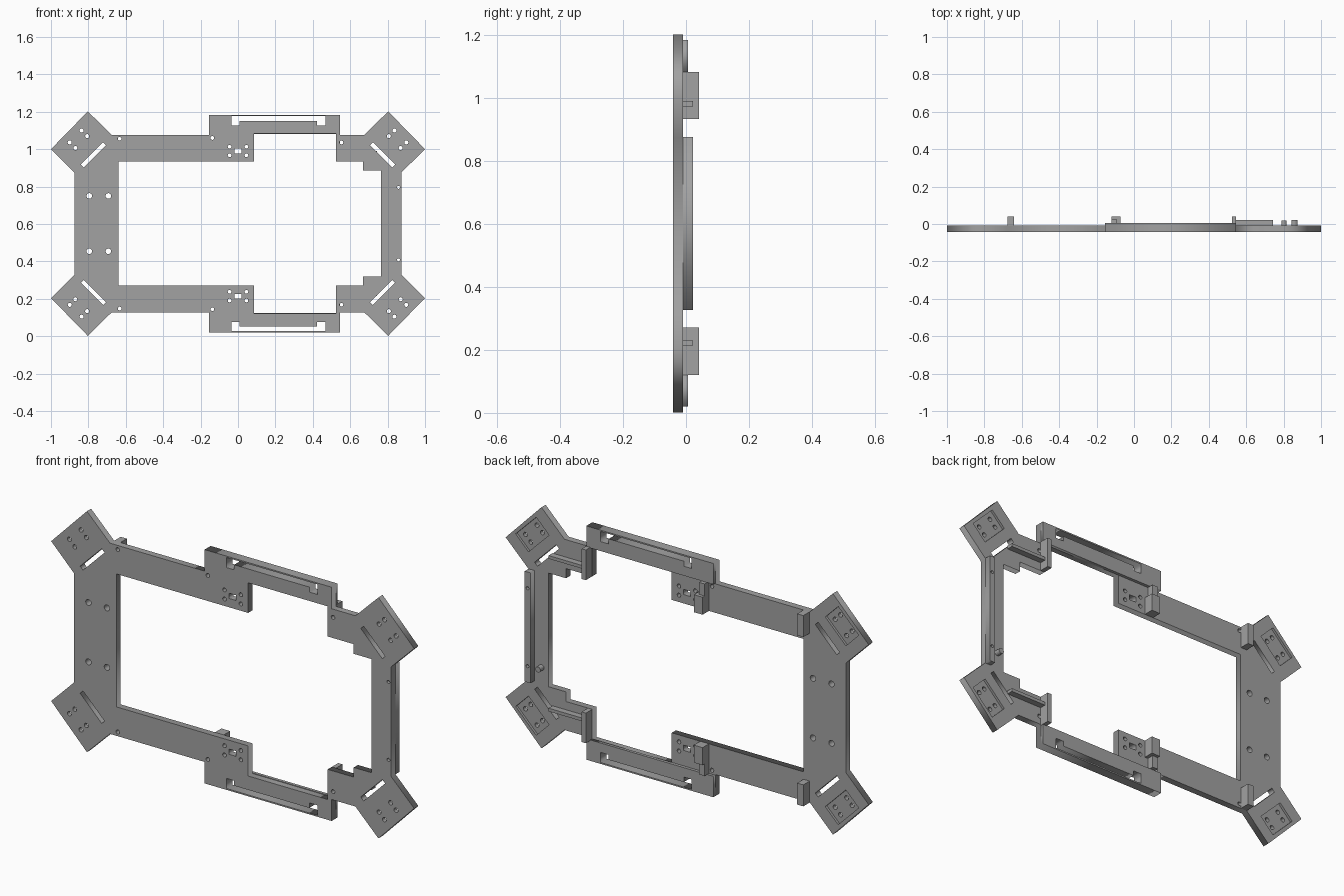
import bpy, bmesh, math
from mathutils import Matrix, Vector

cube = bpy.data.objects.get("Cube")
if cube:
    bpy.data.objects.remove(cube, do_unlink=True)

grey = bpy.data.materials.new("mid_grey")
grey.use_nodes = True
COLOR = (0.36, 0.36, 0.36, 1)
grey.diffuse_color = COLOR
grey.node_tree.nodes["Principled BSDF"].inputs["Base Color"].default_value = COLOR

MID = 0.602            # height of the mirror plane between upper and lower halves
FRONT, BACK = -0.042, -0.009


def add_object(name, bm):
    bmesh.ops.recalc_face_normals(bm, faces=bm.faces)
    mesh = bpy.data.meshes.new(name)
    bm.to_mesh(mesh)
    bm.free()
    mesh.materials.append(grey)
    obj = bpy.data.objects.new(name, mesh)
    bpy.context.collection.objects.link(obj)
    return obj


def flip(points):
    return [(x, 2 * MID - z) for x, z in points]


def both(loops):
    """The upper-half loops plus their copies in the lower half."""
    return loops + [flip(p) for p in loops]


def circle(x, z, r, n=16):
    return [(x + r * math.cos(2 * math.pi * i / n), z + r * math.sin(2 * math.pi * i / n))
            for i in range(n)]


def rect(x0, x1, z0, z1):
    return [(x0, z0), (x1, z0), (x1, z1), (x0, z1)]


def turned_rect(x, z, length, width, angle):
    c, s = math.cos(angle), math.sin(angle)
    return [(x + u * c - v * s, z + u * s + v * c)
            for u, v in rect(-length / 2, length / 2, -width / 2, width / 2)]


def plate(name, loops, y0, y1):
    """Extruded flat shape: the first loop is the outline, enclosed loops are openings."""
    curve = bpy.data.curves.new(name, 'CURVE')
    curve.dimensions = '2D'
    curve.fill_mode = 'BOTH'
    curve.extrude = (y1 - y0) / 2
    for loop in loops:
        spline = curve.splines.new('POLY')
        spline.points.add(len(loop) - 1)
        for p, (x, z) in zip(spline.points, loop):
            p.co = (x, z, 0, 1)
        spline.use_cyclic_u = True
    temp = bpy.data.objects.new(name + "_curve", curve)
    bpy.context.collection.objects.link(temp)
    graph = bpy.context.evaluated_depsgraph_get()
    mesh = bpy.data.meshes.new_from_object(temp.evaluated_get(graph))
    bm = bmesh.new()
    bm.from_mesh(mesh)
    bpy.data.objects.remove(temp, do_unlink=True)
    bpy.data.meshes.remove(mesh)
    bmesh.ops.remove_doubles(bm, verts=bm.verts, dist=1e-5)
    bm.transform(Matrix.Translation((0, (y0 + y1) / 2, 0)) @ Matrix.Rotation(math.pi / 2, 4, 'X'))
    return add_object(name, bm)


def prism(name, loops, y0, y1):
    """Separate solid prisms, one for each loop."""
    bm = bmesh.new()
    for loop in loops:
        face = bm.faces.new([bm.verts.new((x, y0, z)) for x, z in loop])
        out = bmesh.ops.extrude_face_region(bm, geom=[face])
        verts = [v for v in out["geom"] if isinstance(v, bmesh.types.BMVert)]
        bmesh.ops.translate(bm, verts=verts, vec=(0, y1 - y0, 0))
    return add_object(name, bm)


# Frame outline, upper half from left to right, then mirrored below
upper_out = [(-0.875, 0.875), (-1, 1.0), (-0.803, 1.202), (-0.676, 1.077), (-0.155, 1.077),
             (-0.155, 1.184), (0.545, 1.184), (0.545, 1.077), (0.676, 1.077), (0.803, 1.202),
             (1, 1.0), (0.873, 0.875)]
upper_in = [(-0.64, 0.933), (0.085, 0.933), (0.085, 1.083), (0.523, 1.083), (0.523, 0.933),
            (0.667, 0.933), (0.667, 0.885), (0.765, 0.885)]
outline = upper_out + flip(upper_out)[::-1]
window = upper_in + flip(upper_in)[::-1]

# Openings: rail slot, corner slots, screw holes
rail_slot = [(-0.035, 1.127), (0.008, 1.127), (0.008, 1.152), (0.422, 1.152),
             (0.422, 1.127), (0.468, 1.127), (0.468, 1.177), (-0.035, 1.177)]
holes = [rail_slot, rect(-0.019, 0.019, 0.977, 1.003)]
holes += [circle(dx, 0.99 + dz, 0.01) for dx in (-0.045, 0.045) for dz in (-0.023, 0.023)]
holes += [circle(x, z, 0.01) for x, z in ((-0.633, 1.056), (-0.137, 1.06), (0.553, 1.036))]
holes += [circle(x, 0.75, 0.015) for x in (-0.795, -0.693)]
holes.append(circle(0.858, 0.796, 0.008))
pockets = []
for s in (-1, 1):
    turn = -s * math.pi / 4
    along = Vector((math.cos(turn), math.sin(turn)))
    across = Vector((-along.y, along.x))
    centre = Vector((s * 0.853, 1.053))
    for a in (-0.045, 0.045):
        for b in (-0.021, 0.021):
            p = centre + along * a + across * b
            holes.append(circle(p.x, p.y, 0.011))
    holes.append(turned_rect(s * 0.773, 0.97, 0.168, 0.022, turn))
    pockets.append(turned_rect(centre.x, centre.y, 0.16, 0.1, turn))

frame = plate("main_frame", [outline, window] + both(holes), FRONT, BACK)

# Shallow pockets on the back of the corner pads
cutter = prism("pocket_cutter", both(pockets), BACK - 0.012, BACK + 0.02)
cutter.hide_render = True
cutter.hide_viewport = True
cut = frame.modifiers.new("pockets", 'BOOLEAN')
cut.operation = 'DIFFERENCE'
cut.solver = 'EXACT'
cut.object = cutter

# Raised back layer of the two slotted rails
rail = rect(-0.155, 0.545, 1.08, 1.184)
plate("upper_rail", [rail, rail_slot], BACK, 0.006)
plate("lower_rail", [flip(rail), flip(rail_slot)], BACK, 0.006)

# Blocks, stops and ribs standing on the back
prism("end_walls", both([rect(0.523, 0.546, 0.933, 1.083)]), BACK, 0.041)
prism("corner_blocks", both([rect(-0.675, -0.641, 0.97, 1.077)]), BACK, 0.041)
prism("arm_blocks", both([rect(-0.12, -0.072, 0.933, 1.02)]), BACK, 0.041)
prism("arm_block_steps", both([rect(-0.12, -0.09, 1.02, 1.08)]), BACK, 0.025)
prism("corner_ribs", both([rect(0.546, 0.742, 0.974, 0.99)]), BACK, 0.022)

# Side wall of the narrow post, with its two cross holes, and the peg
wall = rect(0.842, 0.873, 0.327, 0.877)
plate("post_wall", [wall] + both([circle(0.858, 0.796, 0.008)]), BACK, 0.022)
prism("post_peg", [circle(0.802, 0.405, 0.014)], BACK, 0.02)
